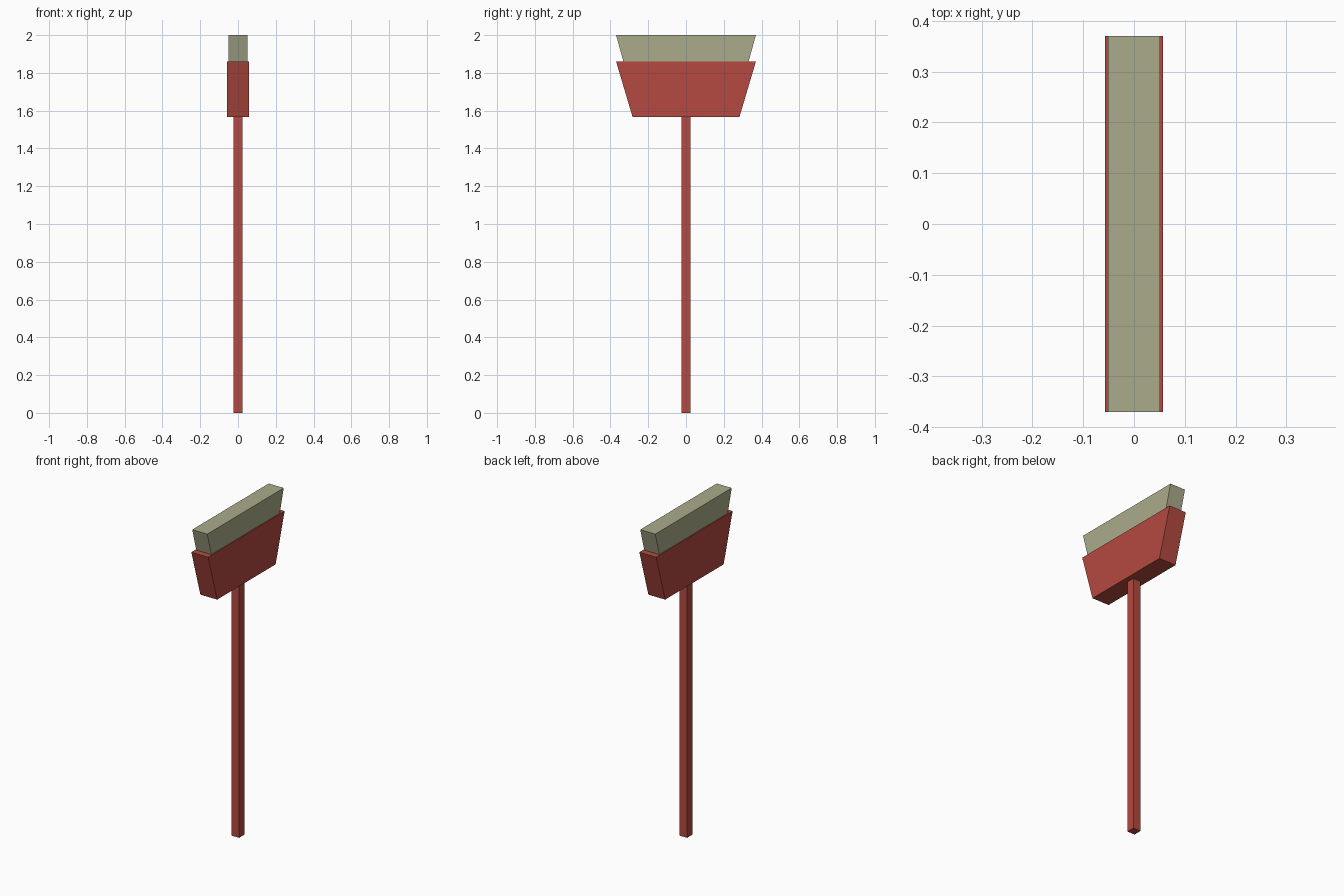
import bpy, bmesh

if "Cube" in bpy.data.objects:
    bpy.data.objects.remove(bpy.data.objects["Cube"])


def material(name, color):
    m = bpy.data.materials.new(name)
    m.diffuse_color = (*color, 1)
    m.use_nodes = True
    m.node_tree.nodes["Principled BSDF"].inputs["Base Color"].default_value = m.diffuse_color
    return m


def tapered_box(name, mat, z0, z1, hx, hy0, hy1):
    """Box of half-thickness hx whose half-width runs from hy0 (bottom) to hy1 (top)."""
    bm = bmesh.new()
    bmesh.ops.create_cube(bm, size=2)
    for v in bm.verts:
        top = v.co.z > 0
        v.co = (v.co.x * hx, v.co.y * (hy1 if top else hy0), z1 if top else z0)
    mesh = bpy.data.meshes.new(name)
    bm.to_mesh(mesh)
    bm.free()
    mesh.materials.append(mat)
    obj = bpy.data.objects.new(name, mesh)
    bpy.context.collection.objects.link(obj)
    return obj


red = material("red", (0.456, 0.068, 0.052))
straw = material("straw", (0.407, 0.407, 0.262))

# Square handle, flared head and bristles set into the head
tapered_box("handle", red, 0.0, 1.57, 0.025, 0.025, 0.025)
tapered_box("broom_head", red, 1.567, 1.86, 0.057, 0.283, 0.37)
tapered_box("bristles", straw, 1.855, 2.0, 0.051, 0.33, 0.37)
